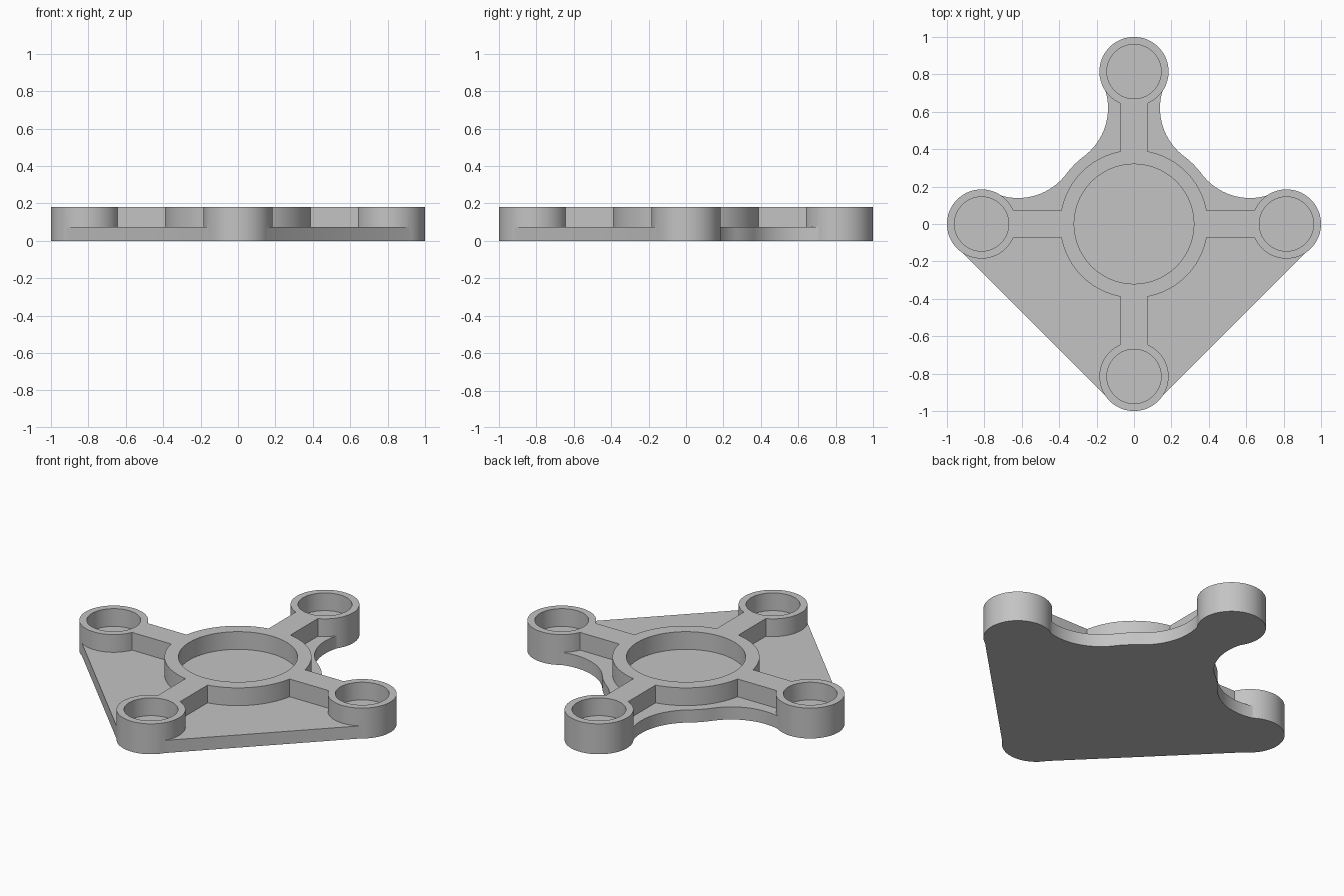
import bpy
import bmesh
from math import sin, cos, asin, atan2, pi, radians
from mathutils import Vector, Matrix

cube = bpy.data.objects.get("Cube")
if cube:
    bpy.data.objects.remove(cube)

BASE, TOP = 0.075, 0.18          # plate thickness, frame height
ARM = 0.815                      # centre of each end boss
BOSS_R, BOSS_HOLE = 0.185, 0.145
HUB_R, HUB_HOLE = 0.395, 0.32
RIB = 0.072                      # half width of the ribs

grey = bpy.data.materials.new("light grey")
grey.use_nodes = True
colour = (0.55, 0.55, 0.55, 1)
grey.diffuse_color = colour
grey.node_tree.nodes["Principled BSDF"].inputs["Base Color"].default_value = colour


def arc(centre, r, a0, a1, n):
    return [Vector((centre[0] + r * cos(a0 + (a1 - a0) * i / n),
                    centre[1] + r * sin(a0 + (a1 - a0) * i / n))) for i in range(n + 1)]


def prism(name, outline, z0, z1):
    bm = bmesh.new()
    face = bm.faces.new([bm.verts.new((p.x, p.y, z0)) for p in outline])
    ext = bmesh.ops.extrude_face_region(bm, geom=[face])
    verts = [g for g in ext["geom"] if isinstance(g, bmesh.types.BMVert)]
    bmesh.ops.translate(bm, vec=(0, 0, z1 - z0), verts=verts)
    bmesh.ops.recalc_face_normals(bm, faces=bm.faces)
    mesh = bpy.data.meshes.new(name)
    bm.to_mesh(mesh)
    bm.free()
    mesh.materials.append(grey)
    obj = bpy.data.objects.new(name, mesh)
    bpy.context.collection.objects.link(obj)
    return obj


def combine(target, tool, operation):
    mod = target.modifiers.new(operation.lower(), 'BOOLEAN')
    mod.operation, mod.object, mod.solver = operation, tool, 'EXACT'
    bpy.context.view_layer.objects.active = target
    bpy.ops.object.modifier_apply(modifier=mod.name)
    bpy.data.objects.remove(tool)


# Raised frame: hub, four ribs and four bosses in one outline
hub_a, boss_a = asin(RIB / HUB_R), asin(RIB / BOSS_R)
quarter = arc((ARM, 0), BOSS_R, boss_a - pi, pi - boss_a, 64)
quarter += arc((0, 0), HUB_R, hub_a, pi / 2 - hub_a, 24)
outline = []
for k in range(4):
    turn = Matrix.Rotation(k * pi / 2, 2)
    outline += [turn @ p for p in quarter]
bracket = prism("mounting_bracket", outline, 0, TOP)

# Base plate: scalloped at the back, straight edges at the front
sx, sy, sr = 0.462, 0.62, 0.323
to_boss = atan2(ARM - sy, -sx)
to_hub = atan2(-sy, -sx) + 2 * pi
scallop = arc((sx, sy), sr, to_boss, to_hub, 28)
shoulder = atan2(sy, sx)
crest = arc((0, 0), 0.45, shoulder, pi / 2 - shoulder, 8)[1:-1]
right = scallop + crest + [Vector((p.y, p.x)) for p in reversed(scallop)]
right += [Vector((ARM, 0)), Vector((0.927, -0.143)), Vector((0.143, -0.927))]
left = [Vector((-p.x, p.y)) for p in reversed(right)]
plate = prism("base_plate",
              [Vector((0, ARM))] + right + [Vector((0, -ARM))] + left, 0, BASE)
combine(bracket, plate, 'UNION')

# Round pockets in the hub and bosses
pockets = [((0, 0), HUB_HOLE)] + [
    ((ARM * cos(k * pi / 2), ARM * sin(k * pi / 2)), BOSS_HOLE) for k in range(4)]
for centre, r in pockets:
    cutter = prism("pocket_cutter", arc(centre, r, 0, 2 * pi, 80)[:-1], BASE, TOP + 0.1)
    cutter.hide_render = True
    combine(bracket, cutter, 'DIFFERENCE')

bpy.ops.object.select_all(action='DESELECT')
bracket.select_set(True)
bpy.context.view_layer.objects.active = bracket
bpy.ops.object.shade_smooth_by_angle(angle=radians(30))
